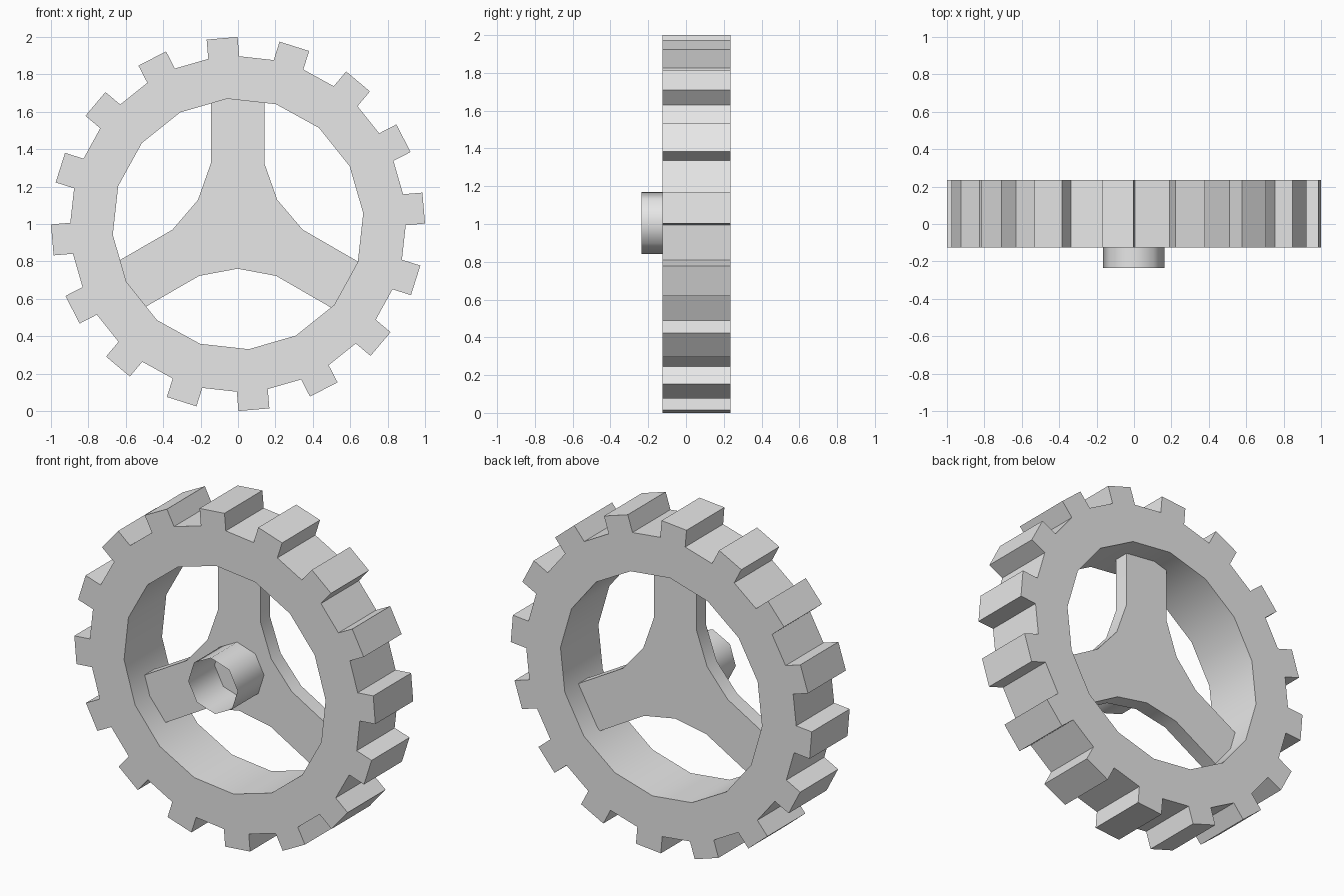
import bpy, bmesh
from math import cos, sin, radians
from mathutils import Vector

cube = bpy.data.objects.get("Cube")
if cube:
    bpy.data.objects.remove(cube, do_unlink=True)

grey = bpy.data.materials.new("plain_grey")
grey.use_nodes = True
grey.diffuse_color = (0.8, 0.8, 0.8, 1)
grey.node_tree.nodes["Principled BSDF"].inputs["Base Color"].default_value = (0.8, 0.8, 0.8, 1)

TEETH = 16
TURN = radians(4.9)       # small rotation of the toothed rim
CENTRE = 1.0


def polar(angle, along, across=0.0):
    """Point in the wheel plane: outward along an angle, then sideways."""
    return (along * cos(angle) - across * sin(angle),
            along * sin(angle) + across * cos(angle))


def finish(bm, name, smooth_angle):
    bmesh.ops.recalc_face_normals(bm, faces=bm.faces)
    mesh = bpy.data.meshes.new(name)
    bm.to_mesh(mesh)
    bm.free()
    mesh.materials.append(grey)
    obj = bpy.data.objects.new(name, mesh)
    bpy.context.collection.objects.link(obj)
    bpy.ops.object.select_all(action='DESELECT')
    obj.select_set(True)
    bpy.context.view_layer.objects.active = obj
    bpy.ops.object.shade_smooth_by_angle(angle=radians(smooth_angle))
    return obj


def thicken(bm, depth):
    """Extrude the flat front faces backwards, keeping the front."""
    front = list(bm.faces)
    copy = bmesh.ops.extrude_face_region(bm, geom=front, use_keep_orig=True)
    moved = [v for v in copy["geom"] if isinstance(v, bmesh.types.BMVert)]
    bmesh.ops.translate(bm, verts=moved, vec=Vector((0, depth, 0)))


# Toothed rim: straight-sided teeth around a ring with a sixteen-sided hole
bm = bmesh.new()


def rim_vert(angle, along, across=0.0):
    x, z = polar(angle, along, across)
    return bm.verts.new((x, -0.125, CENTRE + z))


sectors = []
for i in range(TEETH):
    a = TURN + radians(360 / TEETH) * i
    sectors.append((rim_vert(a, 0.672),
                    rim_vert(a, 0.893, -0.083), rim_vert(a, 0.9965, -0.083),
                    rim_vert(a, 0.9965, 0.083), rim_vert(a, 0.893, 0.083)))
for i, (inner, root_a, tip_a, tip_b, root_b) in enumerate(sectors):
    following = sectors[(i + 1) % TEETH]
    bm.faces.new((root_a, tip_a, tip_b, root_b))
    bm.faces.new((inner, root_a, root_b, following[1], following[0]))
thicken(bm, 0.36)
finish(bm, "toothed_rim", 30)

# Three-armed spoke plate, recessed inside the rim
bm = bmesh.new()
outline = []
for k in range(3):
    a = radians(90 + 120 * k)
    outline.append(polar(a - radians(60), 0.245))
    outline += [polar(a, 0.32, -0.1425), polar(a, 0.70, -0.1425),
                polar(a, 0.70, 0.1425), polar(a, 0.32, 0.1425)]
bm.faces.new([bm.verts.new((x - 0.002, 0.015, CENTRE + 0.006 + z)) for x, z in outline])
thicken(bm, 0.09)
finish(bm, "spoke_plate", 30)

# Thin open hub tube standing out of the plate towards the front
bm = bmesh.new()
loops = []
for y in (-0.235, 0.015):
    ring = [polar(TURN + radians(45 * i), 0.165) for i in range(8)]
    loops.append([bm.verts.new((x - 0.002, y, CENTRE + 0.005 + z)) for x, z in ring])
for i in range(8):
    j = (i + 1) % 8
    bm.faces.new((loops[0][i], loops[0][j], loops[1][j], loops[1][i]))
finish(bm, "hub_tube", 60)
